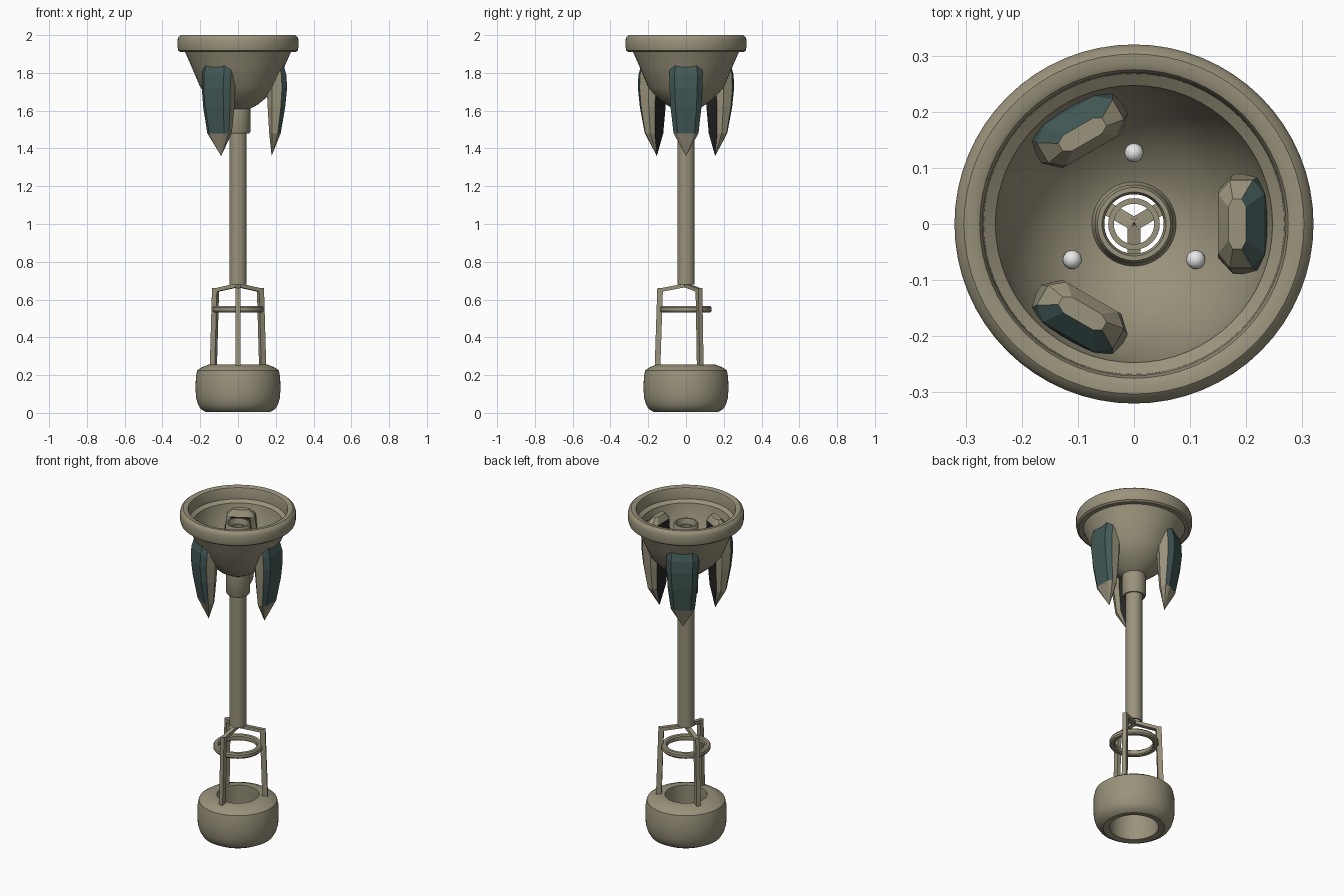
import bpy, bmesh
from math import pi, cos, sin, radians
from mathutils import Vector, Matrix

if "Cube" in bpy.data.objects:
    bpy.data.objects.remove(bpy.data.objects["Cube"])


def material(name, rgb):
    m = bpy.data.materials.new(name)
    m.use_nodes = True
    m.diffuse_color = (*rgb, 1)
    m.node_tree.nodes["Principled BSDF"].inputs["Base Color"].default_value = (*rgb, 1)
    return m


khaki = material("khaki metal", (0.32, 0.29, 0.2))
teal = material("dark teal", (0.055, 0.1, 0.095))
dark = material("near black", (0.02, 0.02, 0.02))
white = material("white", (0.8, 0.8, 0.8))


def finish(bm, name, mats, smooth=False):
    bmesh.ops.recalc_face_normals(bm, faces=bm.faces)
    me = bpy.data.meshes.new(name)
    bm.to_mesh(me)
    bm.free()
    ob = bpy.data.objects.new(name, me)
    bpy.context.collection.objects.link(ob)
    for m in mats:
        me.materials.append(m)
    if smooth:
        bpy.ops.object.select_all(action='DESELECT')
        bpy.context.view_layer.objects.active = ob
        ob.select_set(True)
        bpy.ops.object.shade_smooth_by_angle(angle=radians(32))
    return ob


def bridge(bm, rings, closed):
    # joins consecutive vertex rings with quads
    n = len(rings[0])
    pairs = list(zip(rings, rings[1:])) + ([(rings[-1], rings[0])] if closed else [])
    return [[bm.faces.new((a[i], a[(i + 1) % n], b[(i + 1) % n], b[i])) for i in range(n)]
            for a, b in pairs]


def lathe(name, profile, steps=64):
    # closed (radius, height) profile turned about z
    bm = bmesh.new()
    rings = [[bm.verts.new((r * cos(2 * pi * i / steps), r * sin(2 * pi * i / steps), z))
              for i in range(steps)] for r, z in profile]
    bridge(bm, rings, True)
    return finish(bm, name, [khaki], True)


def bar(name, p, q, width, depth, angle):
    # square bar between two points in the radial plane, turned to an angle
    p, q = Vector(p), Vector(q)
    along = (q - p).normalized()
    side = Vector((0, 1, 0))
    up = along.cross(side)
    bm = bmesh.new()
    rings = [[bm.verts.new(c + side * s * width / 2 + up * u * depth / 2)
              for s, u in ((-1, -1), (1, -1), (1, 1), (-1, 1))] for c in (p, q)]
    bridge(bm, rings, False)
    for r in rings:
        bm.faces.new(r)
    bm.transform(Matrix.Rotation(radians(angle), 4, 'Z'))
    return finish(bm, name, [khaki])


# bowl with rolled rim and central sleeve
lathe("bowl", [
    (0.065, 1.61), (0.105, 1.632), (0.16, 1.678), (0.2, 1.725), (0.245, 1.83), (0.28, 1.91),
    (0.305, 1.91), (0.316, 1.918), (0.32, 1.935), (0.32, 1.975), (0.315, 1.99), (0.303, 2.0),
    (0.285, 2.0), (0.275, 1.995), (0.27, 1.98), (0.268, 1.93), (0.247, 1.915), (0.235, 1.84),
    (0.19, 1.735), (0.15, 1.69), (0.1, 1.648), (0.075, 1.638), (0.07, 1.65), (0.07, 1.9),
    (0.065, 1.91), (0.057, 1.91), (0.053, 1.9), (0.053, 1.48), (0.06, 1.48), (0.066, 1.49)])

# hollow shaft
lathe("shaft", [(0.046, 0.68), (0.046, 1.88), (0.036, 1.88), (0.036, 0.68)], 32)

# hollow base and brace ring
lathe("base", [
    (0.135, 0.01), (0.17, 0.005), (0.197, 0.02), (0.212, 0.045), (0.222, 0.08), (0.225, 0.13),
    (0.223, 0.19), (0.216, 0.225), (0.195, 0.24), (0.155, 0.256), (0.117, 0.256),
    (0.117, 0.22), (0.135, 0.06)])
lathe("brace_ring", [
    (0.105, 0.538), (0.112, 0.532), (0.13, 0.532), (0.136, 0.54), (0.136, 0.557),
    (0.13, 0.565), (0.112, 0.565), (0.105, 0.559)])

# three legs with spokes to the shaft
for i, a in enumerate((-90, 30, 150)):
    bar(f"leg_{i + 1}", (0.151, 0, 0.235), (0.137, 0, 0.66), 0.024, 0.03, a)
    bar(f"spoke_{i + 1}", (0.15, 0, 0.647), (0, 0, 0.676), 0.024, 0.02, a)

# fins: (height, inner radius, outer radius, half width)
SECTIONS = [(1.91, 0.168, 0.2, 0.045), (1.875, 0.15, 0.232, 0.078), (1.79, 0.15, 0.256, 0.089),
            (1.72, 0.152, 0.26, 0.087), (1.62, 0.157, 0.25, 0.082), (1.48, 0.165, 0.226, 0.066)]


def fin(name, angle):
    bm = bmesh.new()
    rings = []
    for z, r0, r1, w in SECTIONS:
        d = (r1 - r0) * 0.25
        half = [(r1, 0.68 * w), (r1 - d, w), (r0 + d, w), (r0, 0.68 * w)]
        outline = half + [(r, -t) for r, t in reversed(half)]
        rings.append([bm.verts.new((r, t, z)) for r, t in outline])
    bands = bridge(bm, rings, False)
    for k, band in enumerate(bands):
        for j in (0, 6, 7):         # outer panel and its chamfers
            band[j].material_index = 1
        if k > 0:                   # inner face
            band[3].material_index = 2
    bm.faces.new(rings[0])
    # pointed tip
    tip = bm.verts.new((0.178, 0, 1.36))
    last = rings[-1]
    for j in range(8):
        f = bm.faces.new((last[j], last[(j + 1) % 8], tip))
        f.material_index = 2 if j == 3 else 0
    bm.transform(Matrix.Rotation(radians(angle), 4, 'Z'))
    return finish(bm, name, [khaki, teal, dark])


for i in range(3):
    fin(f"fin_{i + 1}", 120 * i)

# small white lamps inside the bowl
for i, a in enumerate((90, 210, 330)):
    bm = bmesh.new()
    bmesh.ops.create_uvsphere(bm, u_segments=16, v_segments=10, radius=0.017)
    bm.transform(Matrix.Translation((0.127 * cos(radians(a)), 0.127 * sin(radians(a)), 1.685)))
    finish(bm, f"lamp_{i + 1}", [white], True)
